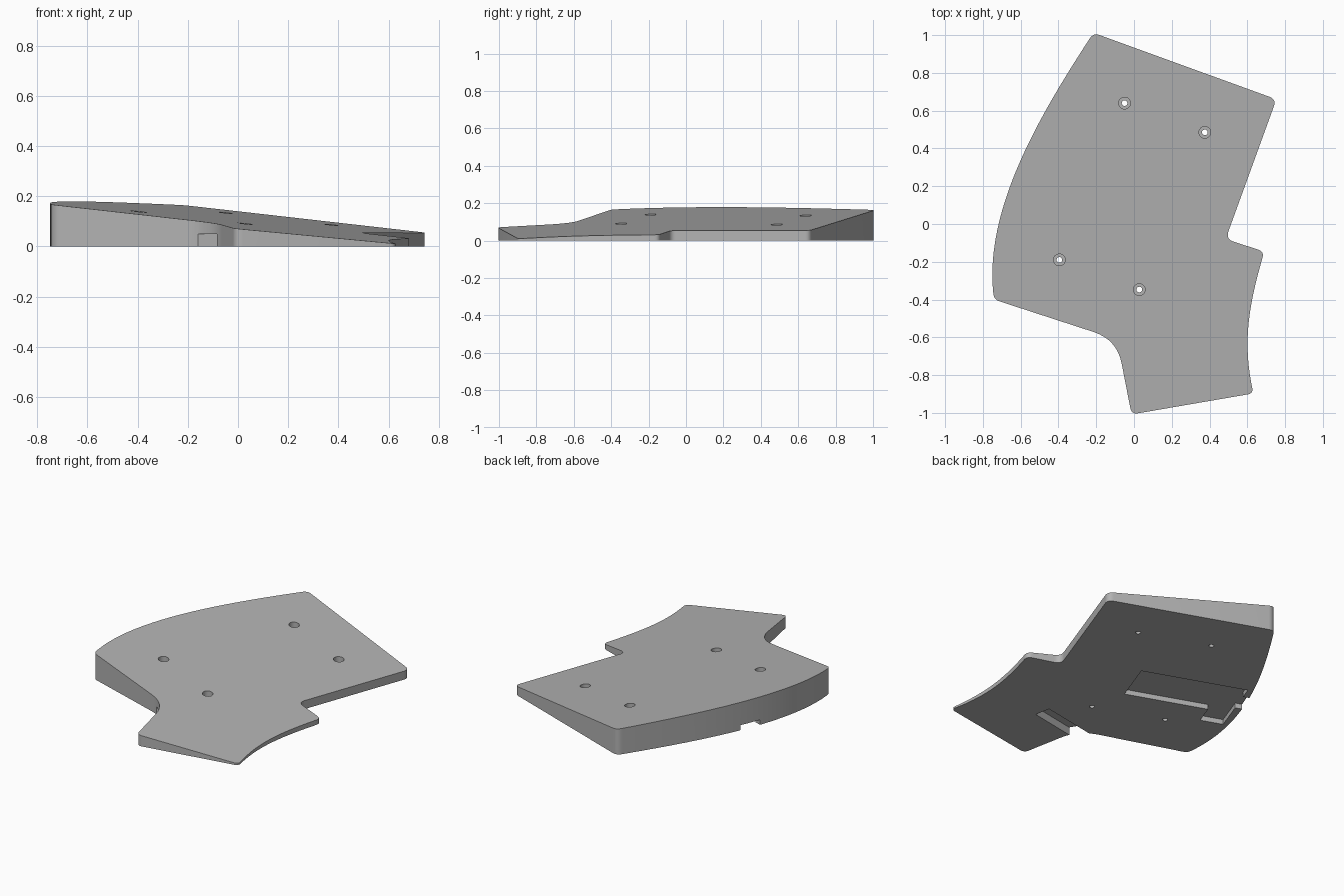
import bpy
import bmesh
import math
from mathutils import Vector, Matrix

if "Cube" in bpy.data.objects:
    bpy.data.objects.remove(bpy.data.objects["Cube"], do_unlink=True)

grey = bpy.data.materials.new("plain grey")
grey.use_nodes = True
colour = (0.45, 0.45, 0.45, 1)
grey.diffuse_color = colour
grey.node_tree.nodes["Principled BSDF"].inputs["Base Color"].default_value = colour


def top_height(x, y):
    return 0.106 - 0.1005 * x + 0.036 * y


def bezier(a, b, c, d, n=28):
    """Inner points of a cubic curve, as unrounded corners."""
    out = []
    for i in range(1, n):
        t = i / n
        s = 1 - t
        out.append(tuple(s**3 * p + 3 * s * s * t * q + 3 * s * t * t * r + t**3 * w
                         for p, q, r, w in zip(a, b, c, d)) + (0,))
    return out


def rounded(corners, n=8):
    """Round each (x, y, setback) corner of a closed outline."""
    out = []
    for i, (x, y, d) in enumerate(corners):
        p = Vector((x, y))
        if d == 0:
            out.append(p)
            continue
        before = Vector(corners[i - 1][:2]) - p
        after = Vector(corners[(i + 1) % len(corners)][:2]) - p
        a = p + before.normalized() * min(d, before.length * 0.9)
        b = p + after.normalized() * min(d, after.length * 0.9)
        for k in range(n + 1):
            t = k / n
            out.append(a * (1 - t)**2 + p * 2 * t * (1 - t) + b * t * t)
    return out


def prism(name, outline, bottom, top, matrix=Matrix()):
    """Extrude an outline from bottom to the height top(x, y)."""
    bm = bmesh.new()
    n = len(outline)
    low = [bm.verts.new((x, y, bottom)) for x, y in outline]
    high = [bm.verts.new((x, y, top(x, y))) for x, y in outline]
    bm.faces.new(low[::-1])
    bm.faces.new(high)
    for i in range(n):
        j = (i + 1) % n
        bm.faces.new((low[i], low[j], high[j], high[i]))
    bm.transform(matrix)
    bmesh.ops.recalc_face_normals(bm, faces=bm.faces)
    mesh = bpy.data.meshes.new(name)
    bm.to_mesh(mesh)
    bm.free()
    mesh.materials.append(grey)
    ob = bpy.data.objects.new(name, mesh)
    bpy.context.collection.objects.link(ob)
    return ob


# Wedge plate outline, counter-clockwise from the back corner
back = (-0.215, 1.012)
left_front = (-0.741, -0.4)
tail = (0.632, -0.897)
tail_back = (0.69, -0.146)
corners = [back + (0.035,)]
corners += bezier(back, (-0.47, 0.62), (-0.81, 0.08), left_front)
corners += [left_front + (0.03,), (-0.09, -0.612, 0.13), (-0.013, -1.008, 0.035), tail + (0.03,)]
corners += bezier(tail, (0.58, -0.66), (0.59, -0.48), tail_back, 20)
corners += [tail_back + (0.035,), (0.485, -0.08, 0.045), (0.754, 0.66, 0.04)]
plate = prism("wedge_plate", rounded(corners), 0, top_height)


def cut(name, outline, bottom, top, matrix=Matrix()):
    cutter = prism(name, outline, bottom, lambda x, y: top, matrix)
    cutter.hide_render = True
    mod = plate.modifiers.new(name, "BOOLEAN")
    mod.operation = "DIFFERENCE"
    mod.solver = "EXACT"
    mod.object = cutter
    bpy.context.view_layer.objects.active = plate
    bpy.ops.object.modifier_apply(modifier=name)
    bpy.data.objects.remove(cutter, do_unlink=True)


def circle(x, y, r, n=32):
    return [(x + r * math.cos(math.tau * i / n), y + r * math.sin(math.tau * i / n)) for i in range(n)]


# Screw holes with a wider recess at the top
for x, y in [(-0.05, 0.64), (0.375, 0.485), (-0.395, -0.19), (0.028, -0.347)]:
    cut("screw_hole", circle(x, y, 0.015), -0.1, 0.4)
    cut("screw_recess", circle(x, y, 0.031), top_height(x, y) - 0.035, 0.4)

# Underside pocket with a side bay and an outlet through the curved wall
turn = Matrix.Rotation(math.radians(-20), 4, "Z")
pocket = [(0.017, -0.115), (0.017, 0.171), (-0.642, 0.171), (-0.642, 0.09), (-0.9, 0.09),
          (-0.9, -0.045), (-0.642, -0.045), (-0.642, -0.25), (-0.5, -0.25), (-0.5, -0.115)]
cut("underside_pocket", pocket[::-1], -0.1, 0.032, turn)

# Underside slot opening at the inner corner
slot = [(-0.5, -0.05), (0, -0.05), (0, 0.05), (-0.5, 0.05)]
place = Matrix.Translation((0.21, -0.578, 0)) @ Matrix.Rotation(math.radians(10.6), 4, "Z")
cut("underside_slot", slot, -0.1, 0.05, place)

bpy.ops.object.select_all(action="DESELECT")
plate.select_set(True)
bpy.context.view_layer.objects.active = plate
bpy.ops.object.shade_smooth_by_angle(angle=math.radians(25))
